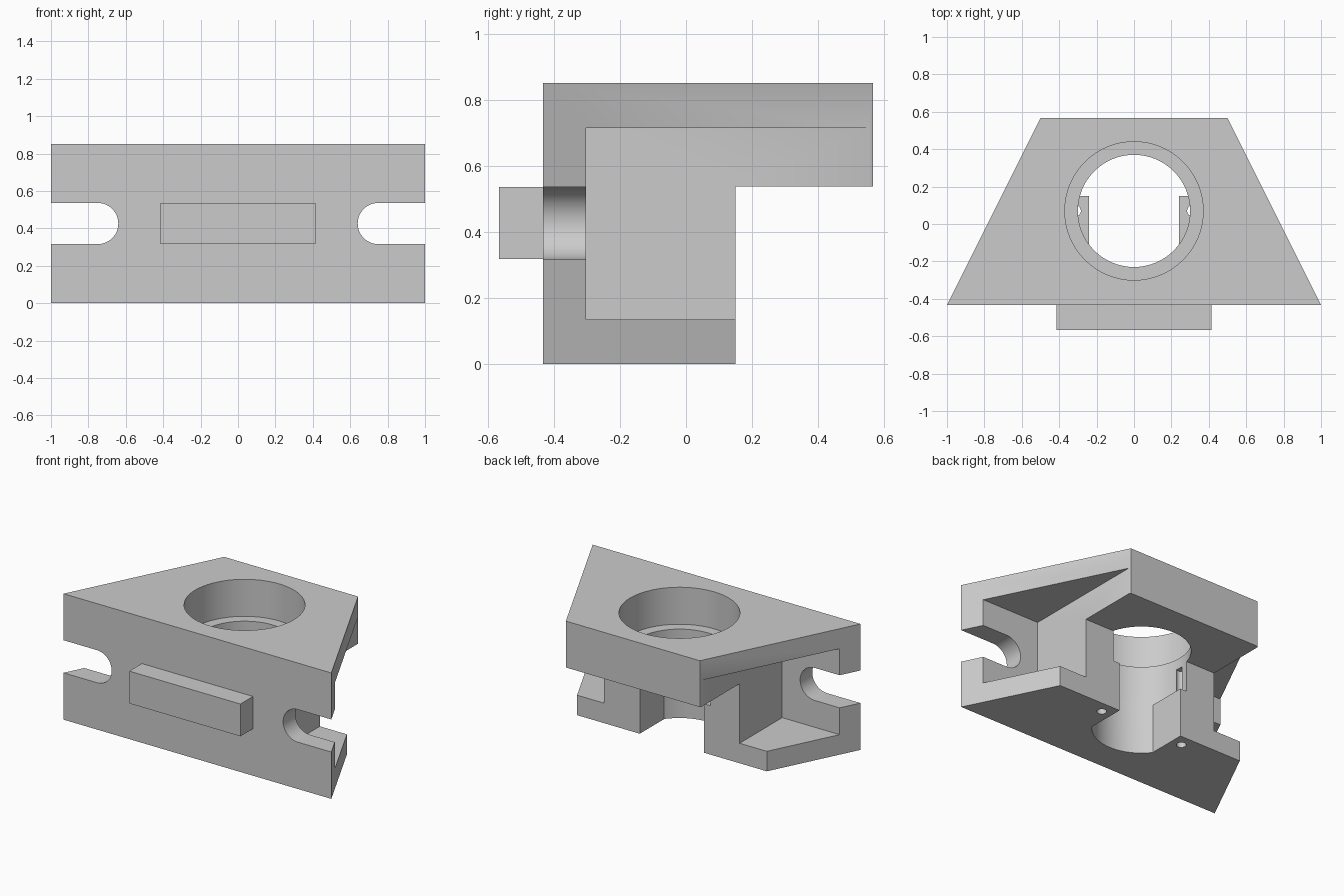
import bpy
import bmesh
from math import cos, sin, pi
from mathutils import Vector

if "Cube" in bpy.data.objects:
    bpy.data.objects.remove(bpy.data.objects["Cube"], do_unlink=True)

grey = bpy.data.materials.new("plain grey")
grey.use_nodes = True
COLOR = (0.6, 0.6, 0.6, 1)
grey.diffuse_color = COLOR
grey.node_tree.nodes["Principled BSDF"].inputs["Base Color"].default_value = COLOR


def prism(name, points, start, end, axis="z"):
    """Extrude a closed outline along z, or along y from an xz outline."""
    bm = bmesh.new()
    place = (lambda a, b: (a, b, start)) if axis == "z" else (lambda a, b: (a, start, b))
    face = bm.faces.new([bm.verts.new(place(a, b)) for a, b in points])
    extruded = bmesh.ops.extrude_face_region(bm, geom=[face])["geom"]
    move = Vector((0, 0, end - start)) if axis == "z" else Vector((0, end - start, 0))
    bmesh.ops.translate(bm, vec=move, verts=[g for g in extruded if isinstance(g, bmesh.types.BMVert)])
    bmesh.ops.recalc_face_normals(bm, faces=bm.faces)
    mesh = bpy.data.meshes.new(name)
    bm.to_mesh(mesh)
    bm.free()
    mesh.materials.append(grey)
    obj = bpy.data.objects.new(name, mesh)
    bpy.context.collection.objects.link(obj)
    return obj


def rect(x0, x1, y0, y1):
    return [(x0, y0), (x1, y0), (x1, y1), (x0, y1)]


def arc(x, y, r, a0=0.0, a1=2 * pi, n=64, closed=True):
    steps = n if closed else n + 1
    return [(x + r * cos(a0 + (a1 - a0) * i / n), y + r * sin(a0 + (a1 - a0) * i / n)) for i in range(steps)]


def combine(target, tool, operation="DIFFERENCE"):
    mod = target.modifiers.new(tool.name, "BOOLEAN")
    mod.operation = operation
    mod.solver = "EXACT"
    mod.object = tool
    bpy.context.view_layer.objects.active = target
    bpy.ops.object.modifier_apply(modifier=mod.name)
    bpy.data.objects.remove(tool, do_unlink=True)


FRONT, BACK, HEIGHT = -0.433, 0.567, 0.85
LEDGE_Y, LEDGE_Z = 0.15, 0.537
BORE_Y, BORE_R = 0.07, 0.30

# Tapered block with the lower rear removed
body = prism("mount_block", [(-1, FRONT), (1, FRONT), (0.5, BACK), (-0.5, BACK)], 0, HEIGHT)
combine(body, prism("rear_cut", rect(-2, 2, LEDGE_Y, 2), -1, LEDGE_Z))

# Raised key on the front
combine(body, prism("front_key", rect(-0.415, 0.415, -0.567, FRONT + 0.05), 0.317, 0.535), "UNION")

# Stepped bore with flat cheeks at the bottom
combine(body, prism("counterbore", arc(0, BORE_Y, 0.37), 0.60, 1))
combine(body, prism("bore", arc(0, BORE_Y, BORE_R), 0.33, 0.7))
low = prism("lower_bore", arc(0, BORE_Y, BORE_R), -0.1, 0.4)
combine(low, prism("cheek_limit", rect(-0.24, 0.24, -1, 1), -1, 1), "INTERSECT")
combine(body, low)

for side in (-1, 1):
    # Side pocket
    combine(body, prism("pocket", rect(side * 0.506, side * 2, -0.303, 1), 0.135, 0.715))
    # Round-ended slot through the front wall
    slot = arc(0.75, 0.426, 0.11, pi / 2, 3 * pi / 2, 24, False) + [(1.5, 0.316), (1.5, 0.536)]
    combine(body, prism("slot", [(side * x, z) for x, z in slot], -0.6, -0.25, "y"))
    # Small screw hole under each cheek
    combine(body, prism("screw_hole", arc(side * 0.314, BORE_Y, 0.03, n=24), -0.1, 0.53))

bpy.ops.object.select_all(action="DESELECT")
body.select_set(True)
bpy.context.view_layer.objects.active = body
bpy.ops.object.shade_smooth_by_angle(angle=0.5)
